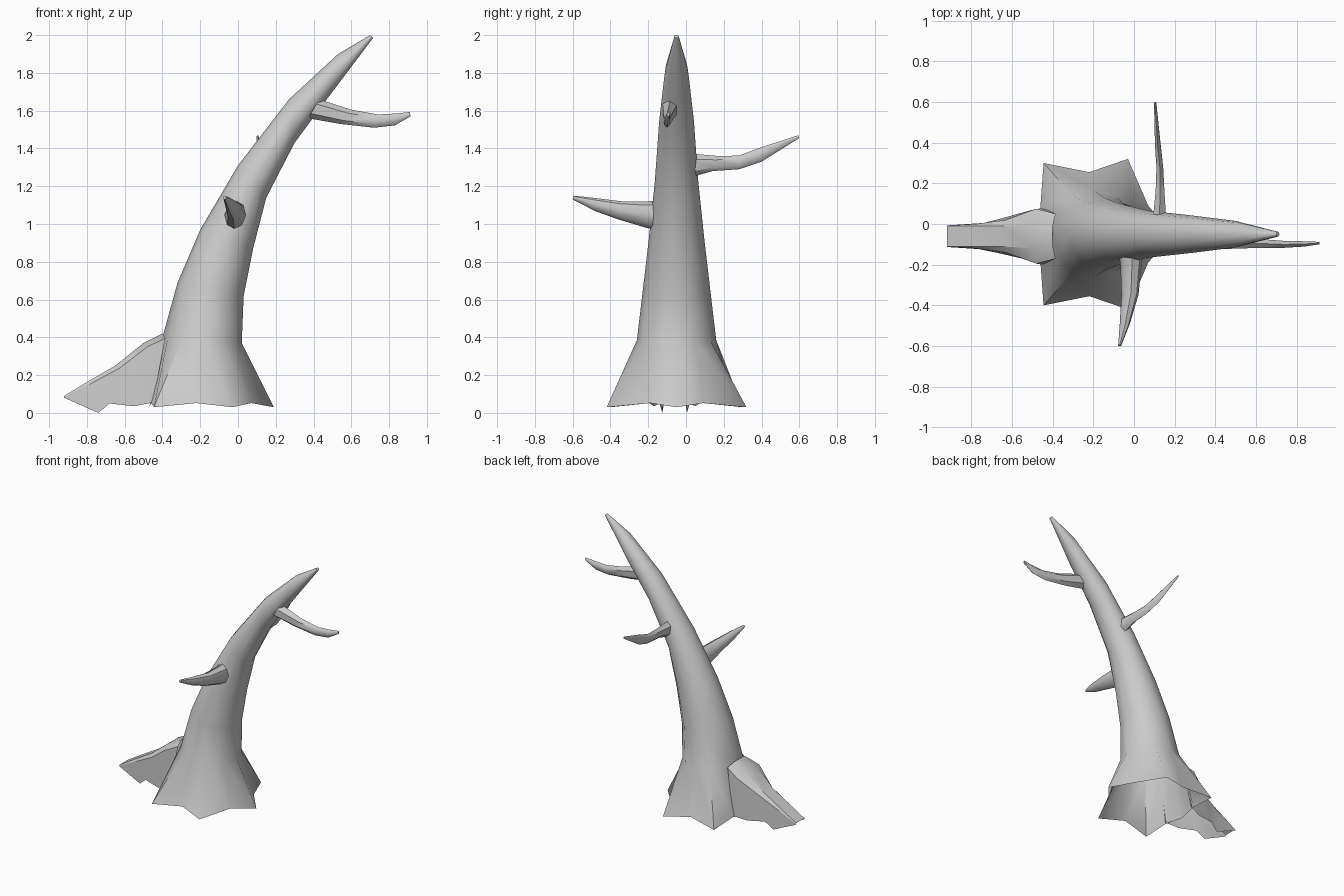
import bpy, bmesh, math
from mathutils import Vector


def skin(name, rings, closed=True, cap_start=False, cap_end=True, angle=40):
    """Bridge a list of point rings into one object."""
    bm = bmesh.new()
    rows = [[bm.verts.new(p) for p in r] for r in rings]
    n = len(rows[0])
    for a, b in zip(rows, rows[1:]):
        for i in range(n if closed else n - 1):
            j = (i + 1) % n
            bm.faces.new((a[i], a[j], b[j], b[i]))
    if cap_start:
        bm.faces.new(rows[0][::-1])
    if cap_end:
        bm.faces.new(rows[-1])
    bmesh.ops.remove_doubles(bm, verts=bm.verts, dist=0.0005)
    bmesh.ops.recalc_face_normals(bm, faces=bm.faces)
    me = bpy.data.meshes.new(name)
    bm.to_mesh(me)
    bm.free()
    ob = bpy.data.objects.new(name, me)
    bpy.context.collection.objects.link(ob)
    bpy.ops.object.select_all(action='DESELECT')
    ob.select_set(True)
    bpy.context.view_layer.objects.active = ob
    bpy.ops.object.shade_smooth_by_angle(angle=math.radians(angle))
    return ob


def ellipse(a, b, half, side, n):
    """Ring spanning silhouette points a and b, with a half width along side."""
    a, b, s = Vector(a), Vector(b), Vector(side) * half
    c, u = (a + b) / 2, (a - b) / 2
    return [c + u * math.cos(t) + s * math.sin(t)
            for t in (2 * math.pi * k / n for k in range(n))]


# Trunk: star-shaped flared foot, then leaning tapered rings
MID = -0.05
half_star = [(-0.47, 0), (-0.46, 0.14), (-0.445, 0.35), (-0.22, 0.305),
             (-0.03, 0.37), (0.07, 0.14), (0.19, 0)]
foot = [(x, MID + d, 0.03 if k % 2 == 0 else 0.052)
        for k, (x, d) in enumerate(half_star)]
foot += [(x, 2 * MID - y, z) for x, y, z in foot[5:0:-1]]
trunk = [((-0.40, 0.40), (0.02, 0.37), 0.21),
         ((-0.32, 0.69), (0.03, 0.62), 0.178),
         ((-0.20, 0.97), (0.08, 0.87), 0.147),
         ((0.0, 1.31), (0.15, 1.14), 0.115),
         ((0.27, 1.66), (0.30, 1.43), 0.092),
         ((0.53, 1.90), (0.47, 1.66), 0.065),
         ((0.70, 2.0), (0.715, 1.985), 0.012)]
rings = [foot] + [ellipse((a[0], MID, a[1]), (b[0], MID, b[1]), h, (0, 1, 0), 12)
                  for a, b, h in trunk]
skin("trunk", rings, angle=60)

# Big root: flat ridge, sloped shoulders, thin walls, open underneath
# (ridge x, ridge z, ridge half, shoulder x, z, half, hem x, z, half)
root = [(-0.92, 0.09, 0.05, -0.92, 0.085, 0.052, -0.92, 0.08, 0.053),
        (-0.80, 0.163, 0.05, -0.78, 0.155, 0.06, -0.74, 0.0, 0.065),
        (-0.65, 0.25, 0.05, -0.63, 0.235, 0.08, -0.68, 0.05, 0.08),
        (-0.50, 0.37, 0.06, -0.48, 0.35, 0.135, -0.55, 0.035, 0.11),
        (-0.40, 0.42, 0.05, -0.385, 0.395, 0.11, -0.45, 0.055, 0.14)]
rings = []
for rx, rz, rh, sx, sz, sh, hx, hz, hh in root:
    side = [(hx, hh, hz), (sx, sh, sz), (rx, rh, rz)]
    rings.append([(x, MID - 0.01 + d, z) for x, d, z in side]
                 + [(x, MID - 0.01 - d, z) for x, d, z in reversed(side)])
skin("large_root", rings, closed=False, cap_end=False, angle=25)

# Branches: (upper point, lower point, half width) per station
branches = {
    "upper_branch": ((0, 1, 0), [
        ((0.43, -0.085, 1.66), (0.37, -0.085, 1.56), 0.045),
        ((0.60, -0.095, 1.605), (0.54, -0.095, 1.53), 0.027),
        ((0.74, -0.1, 1.58), (0.72, -0.1, 1.51), 0.02),
        ((0.84, -0.098, 1.585), (0.83, -0.098, 1.522), 0.015),
        ((0.91, -0.094, 1.593), (0.913, -0.094, 1.57), 0.007)]),
    "back_branch": ((1, 0, 0), [
        ((0.125, 0.0, 1.375), (0.125, 0.0, 1.24), 0.04),
        ((0.128, 0.17, 1.36), (0.128, 0.14, 1.28), 0.025),
        ((0.127, 0.28, 1.362), (0.127, 0.28, 1.29), 0.019),
        ((0.117, 0.38, 1.40), (0.117, 0.40, 1.33), 0.016),
        ((0.103, 0.595, 1.47), (0.105, 0.60, 1.455), 0.006)]),
    "front_branch": ((1, 0, 0), [
        ((-0.01, -0.14, 1.125), (-0.02, -0.14, 0.965), 0.06),
        ((-0.01, -0.20, 1.12), (-0.02, -0.21, 0.98), 0.052),
        ((-0.015, -0.34, 1.12), (-0.025, -0.36, 1.025), 0.042),
        ((-0.045, -0.50, 1.14), (-0.045, -0.48, 1.068), 0.025),
        ((-0.07, -0.595, 1.15), (-0.07, -0.60, 1.13), 0.008)]),
}
for name, (side, stations) in branches.items():
    skin(name, [ellipse(a, b, h, side, 6 if name != "front_branch" else 8)
                for a, b, h in stations], cap_start=True, angle=45)
